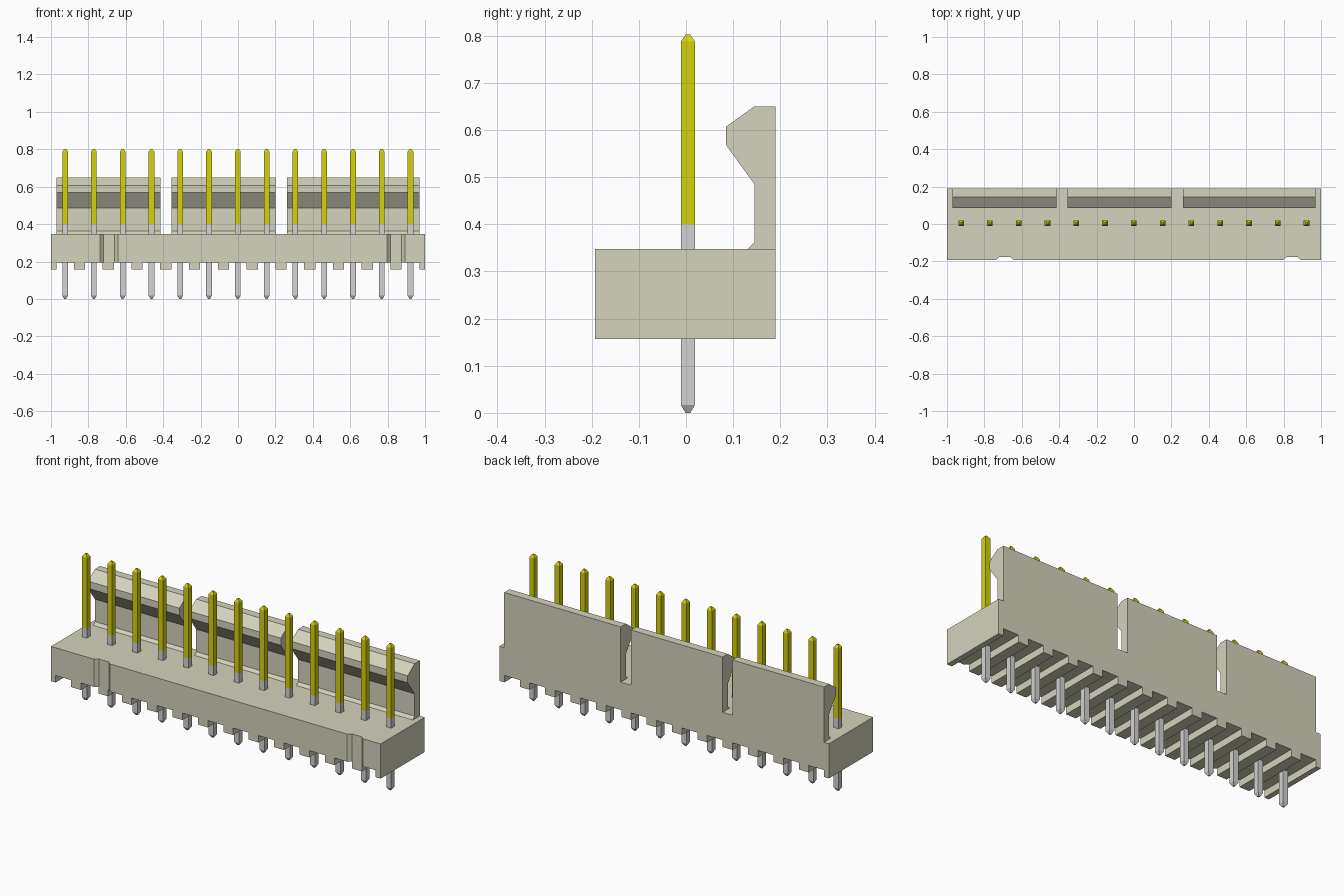
import bpy
import bmesh

cube = bpy.data.objects.get("Cube")
if cube:
    bpy.data.objects.remove(cube, do_unlink=True)


def material(name, rgb):
    m = bpy.data.materials.new(name)
    m.use_nodes = True
    m.diffuse_color = (*rgb, 1)
    m.node_tree.nodes["Principled BSDF"].inputs["Base Color"].default_value = (*rgb, 1)
    return m


plastic = material("ivory plastic", (0.66, 0.65, 0.505))
tin = material("tin grey", (0.66, 0.655, 0.66))
gold = material("gold yellow", (0.66, 0.65, 0.004))


def finish(name, bm, *mats):
    bmesh.ops.recalc_face_normals(bm, faces=bm.faces)
    me = bpy.data.meshes.new(name)
    bm.to_mesh(me)
    bm.free()
    for m in mats:
        me.materials.append(m)
    ob = bpy.data.objects.new(name, me)
    bpy.context.collection.objects.link(ob)
    return ob


def extrude(bm, points, offset):
    """Extrude a closed 3D outline along offset."""
    face = bm.faces.new([bm.verts.new(p) for p in points])
    res = bmesh.ops.extrude_face_region(bm, geom=[face], use_keep_orig=True)
    bmesh.ops.translate(bm, vec=offset,
                        verts=[g for g in res["geom"] if isinstance(g, bmesh.types.BMVert)])


PINS = 13
PITCH = 0.1539
PIN_X = [(i - (PINS - 1) / 2) * PITCH - 0.001 for i in range(PINS)]
FRONT, BACK = -0.193, 0.19
FOOT_Z, BASE_Z, TOP_Z = 0.157, 0.195, 0.347
DENT_Y = -0.177
DENTS = (-0.69, 0.845)

# Base block with two shallow key grooves in the front
outline = [(-1, BACK), (-1, FRONT)]
for c in DENTS:
    outline += [(c - 0.048, FRONT), (c - 0.03, DENT_Y), (c + 0.03, DENT_Y), (c + 0.048, FRONT)]
outline += [(1, FRONT), (1, BACK)]
bm = bmesh.new()
extrude(bm, [(x, y, BASE_Z) for x, y in outline], (0, 0, TOP_Z - BASE_Z))
finish("base_block", bm, plastic)

# Standoff ribs under the base, one between each pair of pins and one at each end
bm = bmesh.new()
spans = [(-1, PIN_X[0] - 0.047)]
spans += [(a + 0.047, b - 0.047) for a, b in zip(PIN_X, PIN_X[1:])]
spans += [(PIN_X[-1] + 0.047, 1)]
for a, b in spans:
    grooved = any(abs((a + b) / 2 - c) < 0.03 for c in DENTS)
    y0 = DENT_Y if grooved else FRONT
    extrude(bm, [(a, y0, FOOT_Z), (b, y0, FOOT_Z), (b, BACK, FOOT_Z), (a, BACK, FOOT_Z)],
            (0, 0, BASE_Z - FOOT_Z))
finish("standoff_ribs", bm, plastic)

# Hooked locking walls along the back
hook = [(BACK, TOP_Z), (BACK, 0.65), (0.145, 0.65), (0.085, 0.607),
        (0.085, 0.568), (0.145, 0.485), (0.145, 0.362), (0.13, TOP_Z)]
for i, (a, b) in enumerate([(-0.97, -0.415), (-0.355, 0.2), (0.263, 0.97)]):
    bm = bmesh.new()
    extrude(bm, [(a, y, z) for y, z in hook], (b - a, 0, 0))
    finish(f"locking_wall_{i + 1}", bm, plastic)

# Square pins with tapered tips, gold above and tin below
RINGS = [(0, 0.005), (0.017, 0.015), (0.4, 0.015), (0.787, 0.015), (0.802, 0.005)]
for i, x in enumerate(PIN_X):
    bm = bmesh.new()
    loops = [[bm.verts.new((x + sx * r, 0.004 + sy * r, z))
              for sx, sy in ((-1, -1), (1, -1), (1, 1), (-1, 1))] for z, r in RINGS]
    for lo, hi in zip(loops, loops[1:]):
        for k in range(4):
            n = (k + 1) % 4
            bm.faces.new((lo[k], lo[n], hi[n], hi[k]))
    bm.faces.new(loops[0])
    bm.faces.new(loops[-1])
    for f in bm.faces:
        f.material_index = int(f.calc_center_median().z > 0.4)
    finish(f"pin_{i + 1}", bm, tin, gold)
